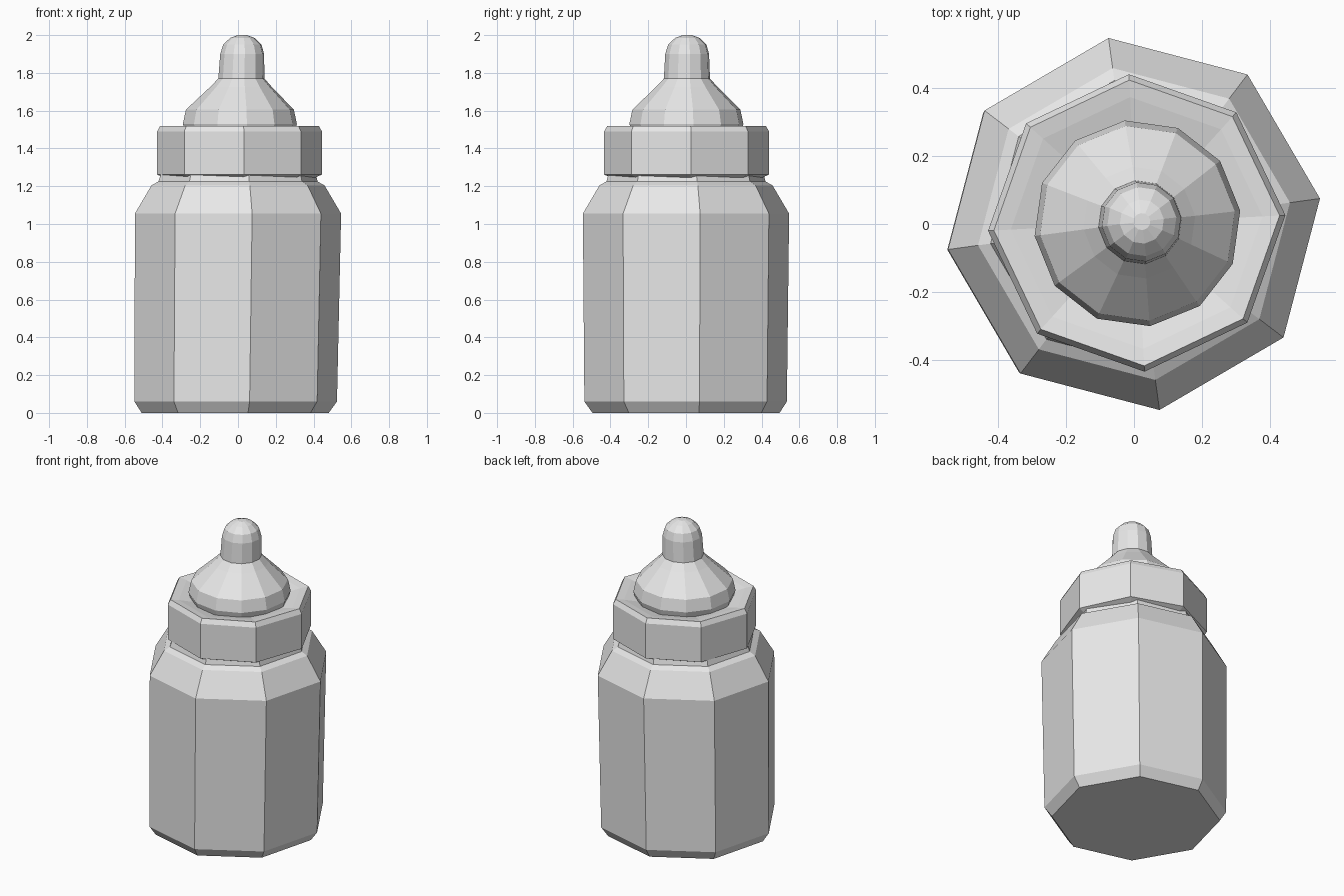
import bpy, bmesh, math

grey = bpy.data.materials.new("light grey")
grey.diffuse_color = (0.8, 0.8, 0.8, 1)


def lathe(name, sides, angle, rings):
    """Faceted solid from rings of (radius, z, centre x, centre y), capped at both ends."""
    bm = bmesh.new()
    loops = []
    for r, z, cx, cy in rings:
        loop = []
        for i in range(sides):
            a = math.radians(angle) + math.tau * i / sides
            loop.append(bm.verts.new((cx + r * math.cos(a), cy + r * math.sin(a), z)))
        loops.append(loop)
    for low, high in zip(loops, loops[1:]):
        for i in range(sides):
            j = (i + 1) % sides
            bm.faces.new((low[i], low[j], high[j], high[i]))
    bm.faces.new(loops[0][::-1])
    bm.faces.new(loops[-1])
    mesh = bpy.data.meshes.new(name)
    bm.to_mesh(mesh)
    bm.free()
    mesh.materials.append(grey)
    obj = bpy.data.objects.new(name, mesh)
    bpy.context.collection.objects.link(obj)
    return obj


# Bottle: bevelled foot, slightly leaning wall, sloped shoulder and short neck
lathe("bottle_body", 8, 7.8, [
    (0.50, 0.0, -0.015, 0.0),
    (0.541, 0.06, -0.012, -0.002),
    (0.551, 1.055, 0.0, 0.0),
    (0.462, 1.205, 0.0, 0.0),
    (0.425, 1.225, 0.0, 0.0),
    (0.405, 1.30, 0.003, 0.0),
])

# Screw collar: bevelled edges and a shallow dished top
lathe("screw_collar", 8, 3.0, [
    (0.40, 1.245, 0.008, 0.003),
    (0.437, 1.262, 0.008, 0.003),
    (0.437, 1.49, 0.008, 0.003),
    (0.42, 1.52, 0.008, 0.003),
    (0.37, 1.512, 0.008, 0.003),
    (0.28, 1.49, 0.008, 0.003),
])

# Teat: flared base, cone, narrow stem and rounded tip
lathe("teat", 12, 7.0, [
    (0.29, 1.485, 0.01, 0.002),
    (0.304, 1.53, 0.01, 0.002),
    (0.288, 1.605, 0.01, 0.002),
    (0.165, 1.725, 0.016, 0.004),
    (0.123, 1.77, 0.018, 0.005),
    (0.117, 1.90, 0.022, 0.006),
    (0.102, 1.95, 0.023, 0.007),
    (0.065, 1.985, 0.023, 0.007),
    (0.025, 2.0, 0.023, 0.007),
])
